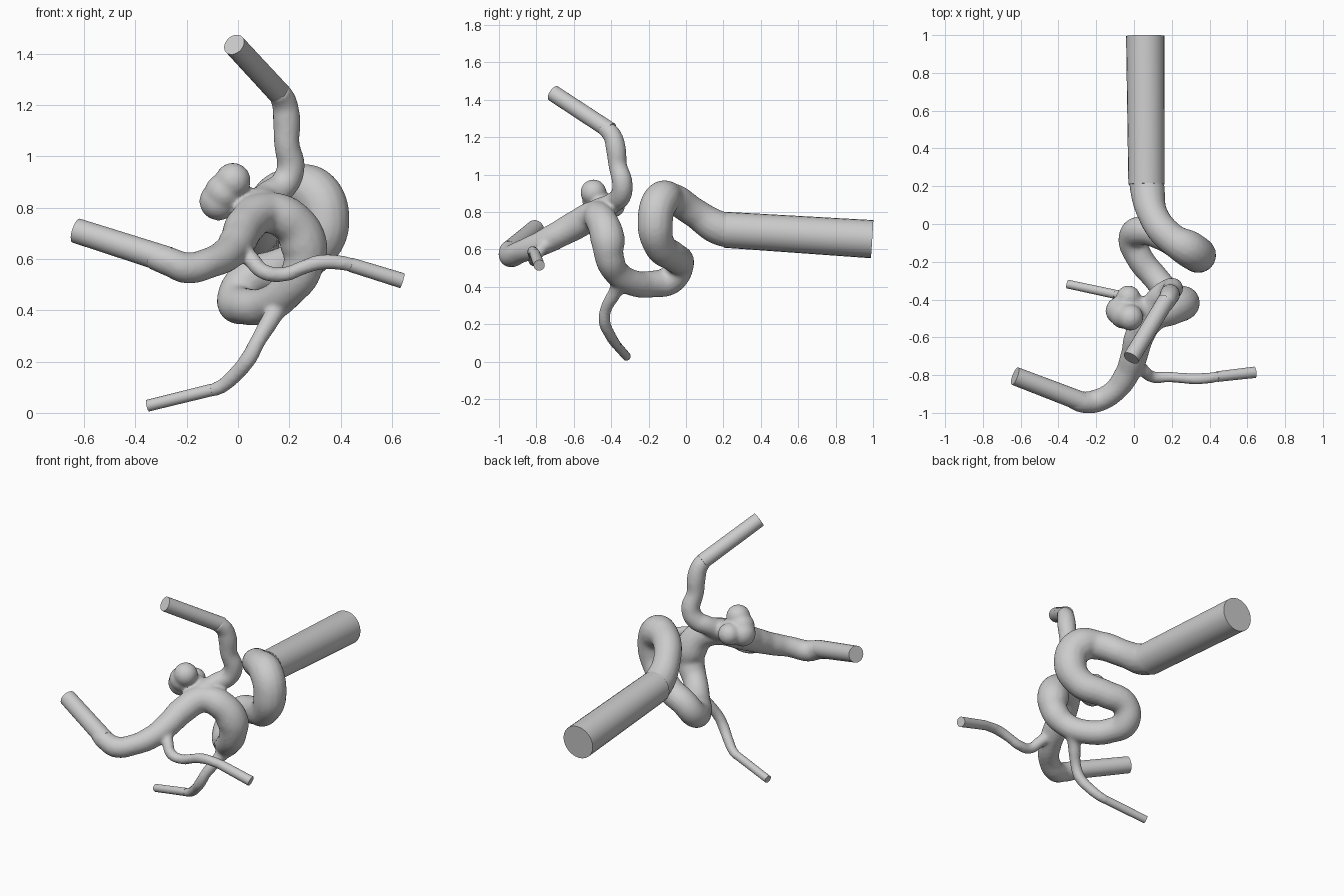
import bpy, bmesh
from mathutils import Vector

if "Cube" in bpy.data.objects:
    bpy.data.objects.remove(bpy.data.objects["Cube"])

# Each vessel path: (x, y, z, radius)
trunk = [(.065, .27, .70, .095), (.07, .19, .71, .092), (.105, .04, .80, .08), (.19, -.07, .87, .083),
         (.295, -.135, .86, .098), (.34, -.165, .74, .095), (.285, -.14, .62, .085),
         (.16, -.065, .56, .08), (.04, -.035, .52, .078), (-.005, -.08, .44, .078),
         (.03, -.18, .415, .072), (.11, -.28, .42, .07), (.19, -.37, .475, .07),
         (.25, -.41, .56, .078), (.255, -.42, .66, .092), (.20, -.45, .75, .085),
         (.10, -.49, .78, .08), (.03, -.59, .73, .078), (.0, -.70, .67, .072),
         (-.04, -.80, .62, .066), (-.11, -.89, .585, .06), (-.2, -.937, .565, .061),
         (-.27, -.943, .59, .057), (-.34, -.92, .612, .050)]
upper = [(.08, -.47, .80, .07), (.12, -.39, .85, .055), (.175, -.35, .885, .056),
         (.205, -.34, .95, .055), (.19, -.365, 1.05, .05), (.19, -.375, 1.14, .054),
         (.18, -.395, 1.21, .05), (.155, -.44, 1.255, .044)]
side = [(.0, -.72, .65, .045), (.05, -.775, .60, .033), (.10, -.81, .55, .031),
        (.18, -.81, .54, .029), (.25, -.815, .565, .028), (.32, -.82, .587, .03),
        (.40, -.815, .585, .029), (.48, -.80, .566, .027)]
lower = [(.17, -.34, .44, .05), (.125, -.385, .36, .036), (.075, -.43, .275, .031),
         (.04, -.435, .21, .032), (-.01, -.41, .15, .03), (-.07, -.38, .10, .028),
         (-.13, -.365, .081, .023)]
neck = [(.09, -.46, .80, .065), (.02, -.44, .825, .06), (-.05, -.44, .84, .065)]

curve = bpy.data.curves.new("vessel_body", 'CURVE')
curve.dimensions = '3D'
curve.bevel_depth = 1.0
curve.bevel_resolution = 6
curve.use_fill_caps = True
for path in (trunk, upper, side, lower, neck):
    sp = curve.splines.new('BEZIER')
    sp.bezier_points.add(len(path) - 1)
    sp.resolution_u = 8
    sp.radius_interpolation = 'EASE'
    for p, (x, y, z, r) in zip(sp.bezier_points, path):
        p.co = (x, y, z)
        p.radius = r
        p.handle_left_type = p.handle_right_type = 'AUTO'
tubes = bpy.data.objects.new("vessel_curve", curve)
bpy.context.collection.objects.link(tubes)
bpy.context.view_layer.update()
mesh = bpy.data.meshes.new_from_object(tubes.evaluated_get(bpy.context.evaluated_depsgraph_get()))
bpy.data.objects.remove(tubes)

# Lobed sac at the fork
bm = bmesh.new()
bm.from_mesh(mesh)
for x, y, z, r in [(-.02, -.495, .905, .07), (-.075, -.46, .825, .076),
                   (-.03, -.39, .835, .065), (-.055, -.48, .86, .075)]:
    ret = bmesh.ops.create_icosphere(bm, subdivisions=3, radius=r)
    bmesh.ops.translate(bm, vec=(x, y, z), verts=ret['verts'])
bm.to_mesh(mesh)
bm.free()

# Fuse everything into one organic skin
body = bpy.data.objects.new("vessel_body", mesh)
bpy.context.collection.objects.link(body)
rm = body.modifiers.new("fuse", 'REMESH')
rm.mode = 'VOXEL'
rm.voxel_size = .01
rm.use_smooth_shade = True
sm = body.modifiers.new("soften", 'SMOOTH')
sm.factor = .5
sm.iterations = 6


# Straight tube extensions with sharp flat ends
def extension(name, a, b, r1, r2, sides=24):
    a, b = Vector(a), Vector(b)
    d = b - a
    bm = bmesh.new()
    bmesh.ops.create_cone(bm, cap_ends=True, segments=sides, radius1=r1, radius2=r2, depth=d.length)
    me = bpy.data.meshes.new(name)
    bm.to_mesh(me)
    bm.free()
    ob = bpy.data.objects.new(name, me)
    ob.location = (a + b) / 2
    ob.rotation_euler = d.to_track_quat('Z', 'Y').to_euler()
    bpy.context.collection.objects.link(ob)
    bpy.ops.object.select_all(action='DESELECT')
    ob.select_set(True)
    bpy.context.view_layer.objects.active = ob
    bpy.ops.object.shade_smooth_by_angle()


extension("inlet_tube", (.066, .21, .705), (.06, .995, .655), .096, .102)
extension("left_outlet", (-.27, -.943, .595), (-.63, -.805, .71), .052, .049)
extension("upper_outlet", (.17, -.405, 1.235), (-.015, -.71, 1.435), .045, .044)
extension("side_outlet", (.44, -.808, .577), (.64, -.785, .515), .028, .030)
extension("lower_outlet", (-.10, -.372, .09), (-.352, -.318, .028), .024, .023)
